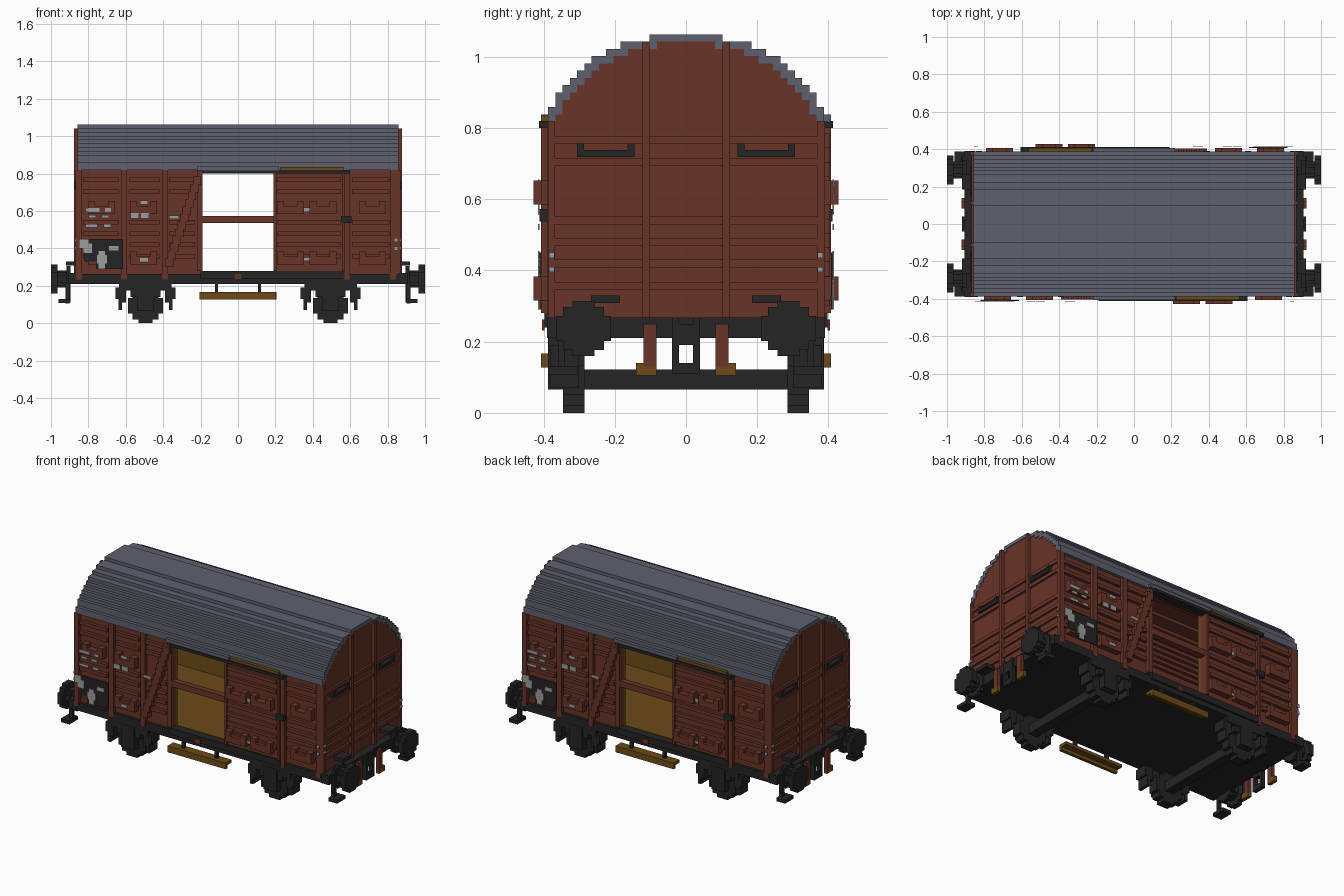
import bpy
import bmesh
from mathutils import Matrix, Vector

cube = bpy.data.objects.get("Cube")
if cube:
    bpy.data.objects.remove(cube)

V = 0.0204  # block size


def material(name, rgb):
    m = bpy.data.materials.new(name)
    m.use_nodes = True
    m.diffuse_color = (*rgb, 1)
    m.node_tree.nodes["Principled BSDF"].inputs["Base Color"].default_value = (*rgb, 1)
    return m


RED = material("oxide red", (0.14, 0.033, 0.021))
SLATE = material("slate grey", (0.11, 0.12, 0.157))
BLACK = material("frame black", (0.018, 0.018, 0.018))
WOOD = material("ochre wood", (0.15, 0.07, 0.009))
WHITE = material("marking grey", (0.34, 0.34, 0.34))

ONE = [(1, 1)]
TURN = [(1, 1), (-1, -1)]                    # half turn about z
QUAD = [(1, 1), (-1, -1), (1, -1), (-1, 1)]  # all four corners


def part(name, mat, boxes, copies=TURN):
    """One object made of boxes (x0, x1, y0, y1, z0, z1), repeated by symmetry."""
    bm = bmesh.new()
    for sx, sy in copies:
        for x0, x1, y0, y1, z0, z1 in boxes:
            c = Vector(((x0 + x1) / 2 * sx, (y0 + y1) / 2 * sy, (z0 + z1) / 2))
            size = Vector((abs(x1 - x0), abs(y1 - y0), z1 - z0))
            bmesh.ops.create_cube(bm, size=1, matrix=Matrix.Translation(c) @ Matrix.Diagonal((*size, 1)))
    me = bpy.data.meshes.new(name)
    bm.to_mesh(me)
    bm.free()
    me.materials.append(mat)
    ob = bpy.data.objects.new(name, me)
    bpy.context.scene.collection.objects.link(ob)
    return ob


def front(rects, y0, y1):
    """Boxes on the front side from (x0, x1, z0, z1) rectangles."""
    return [(a, b, -y1, -y0, c, d) for a, b, c, d in rects]


def stepped_disc(u, v, r):
    """Overlapping rectangles that give a blocky circle."""
    return [(u - a * r, u + a * r, v - b * r, v + b * r)
            for a, b in ((0.4, 1), (0.75, 0.78), (1, 0.45))]


# Depth layers of the side walls
WALL, RIB, CLASP, DOOR_CLASP = 0.368, 0.388, 0.407, 0.428
FLOOR, EAVE, TOP = 0.28, 0.82, 1.063
END, POST = 0.855, 0.876
GAP = 0.19  # half width of the doorway
RIB_Z = (0.767, 0.705, 0.54, 0.48, 0.42, 0.357)

# Stepped barrel roof with red lining
half_widths = [5, 9, 11, 13, 14, 15, 16, 17, 18, 18, 19, 19]


def arch(x, drop):
    boxes = []
    inner = 0
    for i, w in enumerate(half_widths):
        z = TOP - (i + 1 + drop) * V
        outer = (w - drop) * V
        boxes.append((-x, x, inner, outer, z, z + V))
        inner = max(0, outer - V)
    return boxes


part("roof", SLATE, arch(0.858, 0), QUAD[::2])
part("roof_lining", RED, arch(0.84, 1)[:-1], QUAD[::2])
part("roof_door_ledge", SLATE, front([(-0.22, 0.22, 0.817, 0.838)], WALL, CLASP))


# End walls with arched gables
def gable(x0, x1, inset):
    steps = [(x0, x1, -(w - inset) * V, (w - inset) * V, TOP - (i + 2) * V, TOP - (i + 1) * V)
             for i, w in enumerate(half_widths)]
    return steps + [(x0, x1, -WALL + inset * V - V, WALL - inset * V + V, FLOOR - V, EAVE)]


part("end_wall", RED, gable(0.835, END, 1))
part("end_lining", WOOD, gable(0.815, 0.835, 2))
end_ribs = []
for z in RIB_Z:
    for a, b in ((-0.368, -0.123), (-0.104, 0.104), (0.123, 0.368)):
        end_ribs.append((END, 0.868, a, b, z - 0.011, z + 0.011))
part("end_ribs", RED, end_ribs)
part("end_posts", RED, [(END, POST, 0.103, 0.124, 0.26, 1.04),
                        (0.835, 0.868, 0.368, RIB, 0.26, EAVE)], QUAD)
part("end_vents", BLACK, [(END, 0.878, 0.145, 0.306, 0.718, 0.738),
                          (END, 0.878, 0.145, 0.165, 0.718, 0.757),
                          (END, 0.878, 0.286, 0.306, 0.718, 0.757)], QUAD)

# Side walls, wooden lining and floor
part("side_wall", RED, front([(-END, -GAP, FLOOR - V, EAVE), (GAP, END, FLOOR - V, EAVE),
                              (-GAP, GAP, 0.805, EAVE)], 0.348, WALL))
part("side_lining", WOOD, front([(-0.83, -GAP, FLOOR, EAVE), (GAP, 0.83, FLOOR, EAVE)], 0.33, 0.348))
part("floor", WOOD, [(-0.83, 0.83, -0.345, 0.345, 0.262, FLOOR)], ONE)
part("doorway_bar", RED, front([(-GAP, GAP, 0.535, 0.572)], 0.35, RIB))

# Wall posts with lower tabs, ribs and the stepped brace
post_x = (-0.85, -0.61, -0.39, 0.58, 0.83)
part("wall_posts", RED, front([(x - 0.016, x + 0.016, 0.235, EAVE) for x in post_x]
                              + [(-GAP - 0.03, -GAP, FLOOR, EAVE)], WALL, RIB + 0.002))
bays = ((-0.83, -0.64), (-0.58, -0.42), (-0.37, -0.23), (0.61, 0.81))
part("wall_ribs", RED, front([(a, b, z - 0.011, z + 0.011) for a, b in bays for z in RIB_Z], WALL, RIB))
steps = 12
part("wall_brace", RED, front([(-0.39 + i * 0.0135, -0.345 + i * 0.0135, 0.3 + i * 0.04, 0.345 + i * 0.04)
                               for i in range(steps)], WALL, CLASP - 0.003))


def clasps(centres):
    rects = []
    for x in centres:
        for z in (0.615, 0.345):
            rects += [(x - 0.072, x + 0.072, z - 0.03, z + 0.012),
                      (x - 0.072, x - 0.035, z, z + 0.038),
                      (x + 0.035, x + 0.072, z, z + 0.038)]
    return rects


part("wall_clasps", RED, front(clasps((-0.73, -0.505, 0.72)), WALL, CLASP))

# Sliding door pushed aside on its rail
part("door", RED, front([(GAP, 0.57, FLOOR, 0.805)], WALL, RIB + 0.003))
part("door_ribs", RED, front([(0.21, 0.55, z - 0.011, z + 0.011) for z in RIB_Z]
                             + [(GAP, 0.205, FLOOR, 0.8), (0.555, 0.57, FLOOR, 0.8)], RIB, CLASP))
part("door_clasps", RED, front(clasps((0.28, 0.455)), RIB, DOOR_CLASP))
part("door_rail", BLACK, front([(-GAP, 0.22, 0.8, 0.817), (0.22, 0.6, 0.8, 0.82)], WALL, 0.413))
part("door_rail_cover", WOOD, front([(0.225, 0.565, 0.82, 0.836)], WALL, CLASP))
part("door_latch", BLACK, front([(0.55, 0.606, 0.537, 0.572)], RIB, 0.412))

# Painted board and markings
part("label_board", BLACK, front([(-0.76, -0.615, 0.29, 0.45), (-0.82, -0.76, 0.33, 0.45)],
                                 CLASP, CLASP + 0.004))
marks = [(-0.815, -0.74, 0.595, 0.615), (-0.71, -0.68, 0.595, 0.615),
         (-0.8, -0.76, 0.562, 0.578), (-0.73, -0.69, 0.562, 0.578),
         (-0.815, -0.75, 0.513, 0.53), (-0.72, -0.68, 0.513, 0.53),
         (-0.85, -0.8, 0.4, 0.45), (-0.83, -0.78, 0.375, 0.425),
         (-0.745, -0.71, 0.29, 0.385), (-0.755, -0.7, 0.32, 0.365), (-0.69, -0.64, 0.39, 0.412),
         (-0.575, -0.53, 0.56, 0.59), (-0.52, -0.475, 0.56, 0.59),
         (-0.525, -0.48, 0.635, 0.655), (-0.525, -0.48, 0.33, 0.35), (-0.37, -0.315, 0.557, 0.575),
         (0.835, 0.855, 0.435, 0.455), (0.835, 0.855, 0.39, 0.41)]
part("markings", WHITE, front(marks, CLASP + 0.004, CLASP + 0.008))
part("door_markings", WHITE, front([(0.345, 0.385, 0.594, 0.618), (0.345, 0.385, 0.333, 0.35)],
                                   CLASP, CLASP + 0.006))
part("end_markings", WHITE, [(0.868, 0.874, 0.37, 0.385, z, z + 0.015) for z in (0.395, 0.435)], QUAD)

# Underframe and headstocks
part("underframe", BLACK, [(-0.87, 0.87, -0.386, 0.386, 0.21, 0.262)], ONE)
part("door_sill", BLACK, front([(-0.2, 0.57, 0.24, FLOOR)], 0.35, 0.398))
part("sill_plate", RED, front([(-0.018, 0.018, 0.232, 0.262)], 0.398, 0.404))
part("headstock", BLACK, [(0.85, 0.905, -0.39, 0.39, 0.21, 0.268)])

# Buffers with stepped heads
head = [(0.965, 1.0, *r) for r in stepped_disc(0.288, 0.237, 0.077)]
stem = [(0.9, 0.97, *r) for r in stepped_disc(0.288, 0.237, 0.045)]
base = [(0.895, 0.918, *r) for r in stepped_disc(0.29, 0.235, 0.07)]
part("buffers", BLACK, head + stem + base, QUAD)
part("end_steps", BLACK, [(END, 0.92, 0.185, 0.267, 0.308, 0.33),
                          (0.9, 0.921, 0.34, 0.36, 0.11, 0.215),
                          (0.9, 0.96, 0.305, 0.388, 0.108, 0.13)], QUAD)

# Coupling loop and hoses
part("coupling", BLACK, [(0.895, 0.92, 0.02, 0.04, 0.11, 0.268),
                         (0.895, 0.92, 0, 0.04, 0.19, 0.25),
                         (0.895, 0.92, 0, 0.04, 0.11, 0.14)], QUAD)
part("hoses", RED, [(0.9, 0.922, 0.083, 0.12, 0.13, 0.25)], QUAD)
part("hose_ends", WOOD, [(0.9, 0.922, 0.083, 0.14, 0.105, 0.14)], QUAD)

# Wheels, axles, axle boxes and brake hangers
AXLE = 0.495
wheel = [(a, b, 0.285, 0.346, c, d) for a, b, c, d in stepped_disc(AXLE, 0.093, 0.093)]
part("wheels", BLACK, wheel, QUAD)
part("axles", BLACK, [(AXLE - 0.03, AXLE + 0.03, -0.3, 0.3, 0.065, 0.122)])
part("axle_boxes", BLACK, [(AXLE - 0.045, AXLE + 0.045, 0.34, 0.388, 0.065, 0.21),
                           (AXLE - 0.08, AXLE + 0.08, 0.34, 0.38, 0.14, 0.19),
                           (AXLE - 0.14, AXLE + 0.14, 0.34, 0.386, 0.175, 0.215)], QUAD)
hangers = []
for s in (-1, 1):
    for a, b, z in ((0.125, 0.145, 0.07), (0.105, 0.13, 0.11), (0.125, 0.16, 0.13)):
        hangers.append((AXLE + s * a, AXLE + s * b, 0.3, 0.38, z, 0.19))
part("brake_hangers", BLACK, hangers, QUAD)

# Running boards below the doors
part("running_board", WOOD, front([(-0.205, 0.2, 0.148, 0.167)], 0.35, CLASP))
part("running_board_edge", WOOD, front([(-0.205, 0.2, 0.128, 0.148)], 0.388, CLASP))
part("board_hangers", BLACK, front([(x - 0.009, x + 0.009, 0.167, 0.215) for x in (-0.115, 0.115)],
                                   0.365, 0.385))
